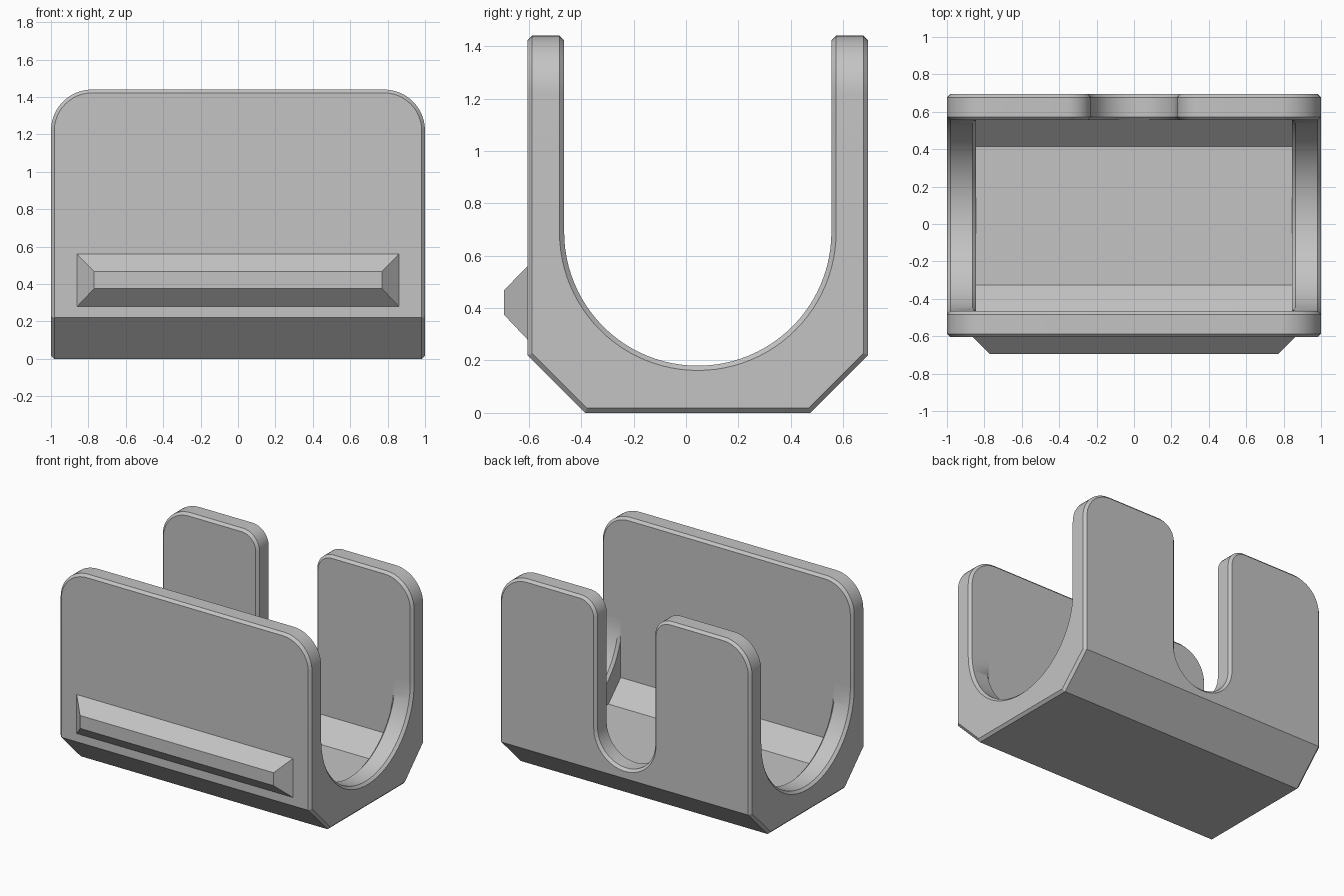
import bpy, bmesh, math

if "Cube" in bpy.data.objects:
    bpy.data.objects.remove(bpy.data.objects["Cube"])

C = 0.018            # edge chamfer
Z_SPLIT = 0.69       # where the round side openings become straight
R_OPEN = 0.51        # side opening radius
Y_MID = 0.045        # centre of the cradle in y
X_IN = 0.845         # inner face of the side walls

mat = bpy.data.materials.new("light_grey")
mat.diffuse_color = (0.55, 0.55, 0.55, 1)
mat.use_nodes = True
mat.node_tree.nodes["Principled BSDF"].inputs["Base Color"].default_value = mat.diffuse_color


def arc(cx, cz, r, a0, a1, n):
    """Points on an arc, angles in degrees."""
    return [(cx + r * math.cos(math.radians(a0 + (a1 - a0) * i / n)),
             cz + r * math.sin(math.radians(a0 + (a1 - a0) * i / n)))
            for i in range(n + 1)]


def loft(name, rings):
    """Skin a stack of matching closed rings and cap both ends."""
    bm = bmesh.new()
    vs = [[bm.verts.new(p) for p in ring] for ring in rings]
    n = len(vs[0])
    for a, b in zip(vs, vs[1:]):
        for i in range(n):
            j = (i + 1) % n
            bm.faces.new((a[i], a[j], b[j], b[i]))
    bm.faces.new(vs[0])
    bm.faces.new(vs[-1][::-1])
    bmesh.ops.recalc_face_normals(bm, faces=bm.faces)
    me = bpy.data.meshes.new(name)
    bm.to_mesh(me)
    bm.free()
    me.materials.append(mat)
    ob = bpy.data.objects.new(name, me)
    bpy.context.collection.objects.link(ob)
    return ob


# Side wall section: chamfered base outline with a round opening
def side_section(outer, opening, clamp=False):
    t = outer * math.tan(math.radians(22.5))
    notch = arc(Y_MID, Z_SPLIT, R_OPEN + opening, 180, 360, 48)
    if clamp:
        notch = [(min(max(y, Y_MID - R_OPEN), Y_MID + R_OPEN), z) for y, z in notch]
    return notch + [(0.695 - outer, Z_SPLIT), (0.695 - outer, 0.22 + t),
                    (0.475 - t, outer), (-0.385 + t, outer),
                    (-0.605 + outer, 0.22 + t), (-0.605 + outer, Z_SPLIT)]


for side, name in ((1, "right_side_wall"), (-1, "left_side_wall")):
    sections = [(X_IN, side_section(0, C, True)), (X_IN + C, side_section(0, 0)),
                (1 - C, side_section(0, 0)), (1, side_section(C, C))]
    loft(name, [[(side * x, y, z) for y, z in s] for x, s in sections])

# Floor channel with sloped corners and the lower front wall
channel = [(-0.605, Z_SPLIT), (-0.465, Z_SPLIT), (-0.465, 0.278), (-0.325, 0.14),
           (0.415, 0.14), (0.555, 0.278), (0.555, 0.24), (0.695, 0.24),
           (0.695, 0.22), (0.475, 0), (-0.385, 0), (-0.605, 0.22)]
loft("floor_channel", [[(x, y, z) for y, z in channel] for x in (-X_IN, X_IN)])


# Upper front wall with rounded top corners
def front_outline(d):
    r = 0.22
    right = [(1 - d, Z_SPLIT)] + arc(1 - r, 1.44 - r, r - d, 0, 90, 12)
    return right + [(-x, z) for x, z in reversed(right)]


# Back wall: two rounded posts around a slot with a round bottom
def back_outline(d):
    r, s, h = 0.22, 0.13, 0.23
    right = [(X_IN, 0.24), (X_IN, Z_SPLIT), (1 - d, Z_SPLIT)]
    right += arc(1 - r, 1.44 - r, r - d, 0, 90, 12)
    right += arc(h + s, 1.44 - s, s - d, 90, 180, 10)
    slot = arc(0, 0.29 + h, h + d, 0, -180, 32)
    return right + slot + [(-x, z) for x, z in reversed(right)]


def panel(name, outline, y0, y1):
    levels = ((y0, C), (y0 + C, 0), (y1 - C, 0), (y1, C))
    return loft(name, [[(x, y, z) for x, z in outline(d)] for y, d in levels])


panel("front_wall", front_outline, -0.605, -0.465)
panel("back_wall", back_outline, 0.555, 0.695)

# Tapered ridge on the front
loft("front_ridge", [[(-w, y, lo), (w, y, lo), (w, y, hi), (-w, y, hi)]
                     for y, w, lo, hi in ((-0.60, 0.86, 0.28, 0.56),
                                          (-0.605, 0.86, 0.28, 0.56),
                                          (-0.695, 0.77, 0.375, 0.468))])

# Smooth curves, sharp chamfers
for ob in bpy.context.collection.objects:
    ob.select_set(True)
    bpy.context.view_layer.objects.active = ob
bpy.ops.object.shade_smooth_by_angle(angle=math.radians(25))
